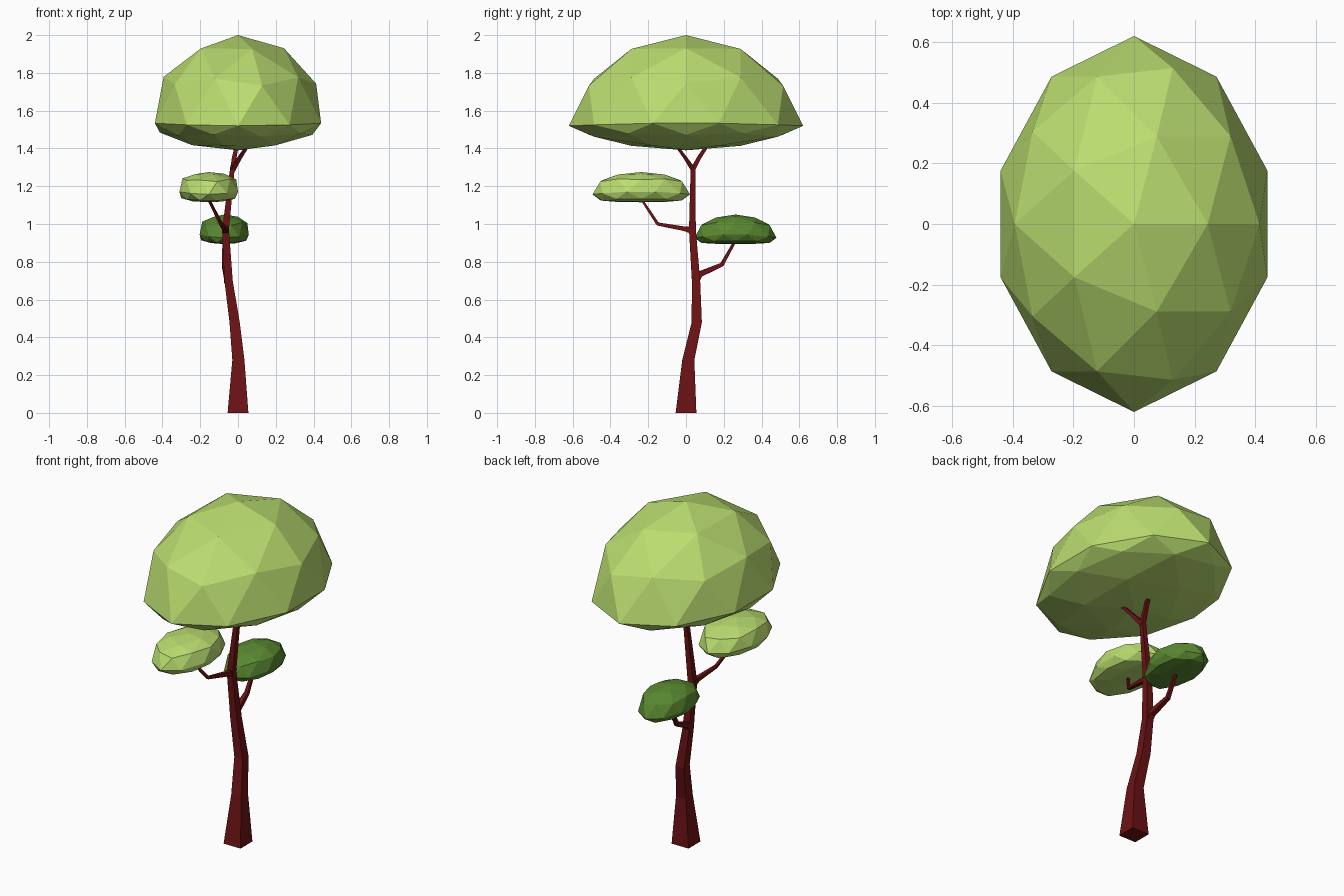
import bpy, bmesh, math
from mathutils import Vector

if "Cube" in bpy.data.objects:
    bpy.data.objects.remove(bpy.data.objects["Cube"])


def material(name, rgb):
    m = bpy.data.materials.new(name)
    m.diffuse_color = (*rgb, 1)
    m.use_nodes = True
    m.node_tree.nodes["Principled BSDF"].inputs["Base Color"].default_value = m.diffuse_color
    return m


bark = material("dark red bark", (0.15, 0.006, 0.007))
light_green = material("light green leaves", (0.49, 0.72, 0.16))
dark_green = material("dark green leaves", (0.10, 0.25, 0.03))


def finish(bm, name, mat):
    bmesh.ops.recalc_face_normals(bm, faces=bm.faces)
    me = bpy.data.meshes.new(name)
    bm.to_mesh(me)
    bm.free()
    me.materials.append(mat)
    bpy.context.collection.objects.link(bpy.data.objects.new(name, me))


def limb(name, path, upright=False):
    """Square tapering sweep; path holds (x, y, z, half width)."""
    bm = bmesh.new()
    pts = [Vector(p[:3]) for p in path]
    rings = []
    for i, p in enumerate(pts):
        t = (pts[min(i + 1, len(pts) - 1)] - pts[max(i - 1, 0)]).normalized()
        if upright:
            t = Vector((0, 0, 1))
        a = Vector((1, 0, 0))
        a = (a - t * a.dot(t)).normalized()
        b = t.cross(a)
        r = path[i][3]
        rings.append([bm.verts.new(p + a * r * sx + b * r * sy)
                      for sx, sy in ((-1, -1), (1, -1), (1, 1), (-1, 1))])
    for lo, hi in zip(rings, rings[1:]):
        for k in range(4):
            bm.faces.new((lo[k], lo[(k + 1) % 4], hi[(k + 1) % 4], hi[k]))
    bm.faces.new(rings[0])
    bm.faces.new(rings[-1])
    finish(bm, name, bark)


def foliage(name, centre, rx, ry, top, bottom, p_top, p_bottom, droop, flare, mat):
    """Faceted dome with separate heights above and below its rim, drooping along y."""
    bm = bmesh.new()
    bmesh.ops.create_icosphere(bm, subdivisions=2, radius=1)
    for v in bm.verts:
        x, u, z = v.co
        if abs(z) < 1e-4:
            z = 0
        h = top * z ** p_top if z >= 0 else -bottom * (-z) ** p_bottom
        y = ry * ((1 - flare) * u + flare * u ** 3)
        v.co = Vector(centre) + Vector((x * rx / 0.951, y, h - droop * u * u))
    finish(bm, name, mat)


# trunk
limb("trunk", [(0, 0, 0, .055), (.002, .012, .28, .032), (-.018, .057, .48, .027),
               (-.05, .053, .70, .022), (-.066, .034, .97, .018),
               (-.028, .037, 1.31, .012)], upright=True)

# fork under the crown
limb("fork_front", [(-.028, .037, 1.29, .013), (.01, -.005, 1.352, .009), (.055, -.055, 1.42, .007)])
limb("fork_back", [(-.028, .037, 1.29, .013), (-.02, .07, 1.352, .011), (-.005, .115, 1.42, .009)])

# side branches
limb("front_branch", [(-.066, .03, .967, .018), (-.068, -.01, .975, .012),
                      (-.09, -.15, 1.0, .008), (-.155, -.235, 1.13, .006)])
limb("back_branch", [(-.052, .05, .70, .021), (-.06, .075, .735, .016),
                     (-.075, .19, .785, .011), (-.075, .26, .91, .007)])

# leaves
foliage("crown", (0, 0, 1.535), .44, .62, .465, .145, 1, 1.3, .015, .09, light_green)
foliage("front_leaf_clump", (-.155, -.237, 1.172), .155, .258, .103, .057, .6, .6, .015, .05, light_green)
foliage("back_leaf_clump", (-.073, .262, .945), .13, .217, .105, .05, .7, .6, .018, .05, dark_green)
